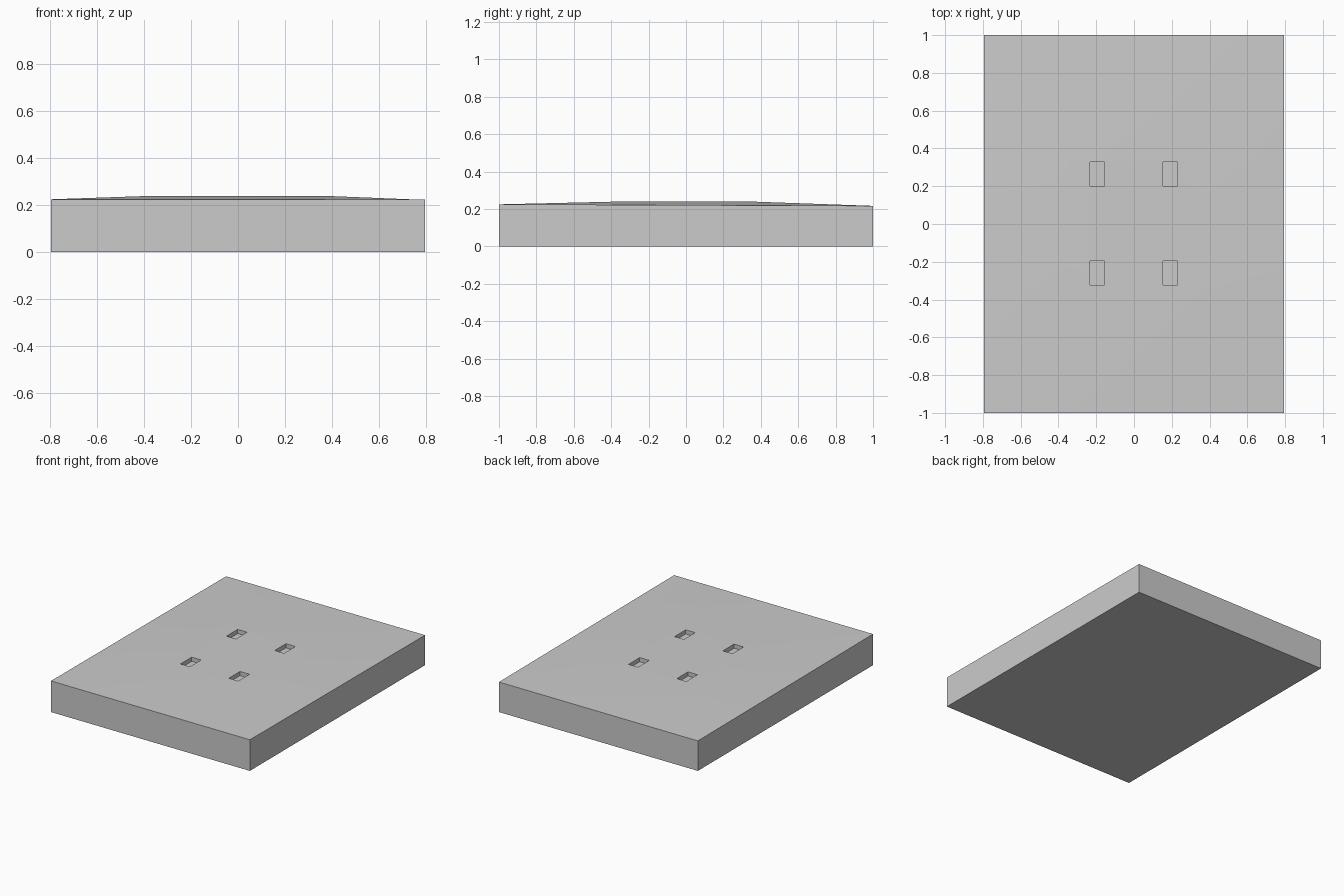
import bpy, bmesh

if "Cube" in bpy.data.objects:
    bpy.data.objects.remove(bpy.data.objects["Cube"])

XS = (-0.795, -0.36, 0.36, 0.795)
YS = (-1.0, -0.36, 0.35, 1.0)
PLATEAU, FRONT_EDGE, BACK_EDGE = 0.24, 0.225, 0.217
POCKET_DEPTH = 0.03


def height(i, j):
    """Edges run straight from front to back; the middle is slightly raised."""
    if i in (0, 3) or j in (0, 3):
        t = (YS[j] + 1) / 2
        return FRONT_EDGE + (BACK_EDGE - FRONT_EDGE) * t
    return PLATEAU


# Slab with a gently crowned top
bm = bmesh.new()
top = [[bm.verts.new((XS[i], YS[j], height(i, j))) for j in range(4)] for i in range(4)]
for i in range(3):
    for j in range(3):
        bm.faces.new((top[i][j], top[i + 1][j], top[i + 1][j + 1], top[i][j + 1]))
rim = ([top[i][0] for i in range(4)] + [top[3][j] for j in (1, 2, 3)]
       + [top[i][3] for i in (2, 1, 0)] + [top[0][j] for j in (2, 1)])
base = [bm.verts.new((v.co.x, v.co.y, 0)) for v in rim]
for k in range(len(rim)):
    n = (k + 1) % len(rim)
    bm.faces.new((rim[k], base[k], base[n], rim[n]))
bm.faces.new(base)
bmesh.ops.recalc_face_normals(bm, faces=bm.faces)
mesh = bpy.data.meshes.new("slab")
bm.to_mesh(mesh)
bm.free()
slab = bpy.data.objects.new("slab", mesh)
bpy.context.collection.objects.link(slab)

# Four rectangular pockets sunk into the top
for x in (-0.195, 0.191):
    for y in (-0.26, 0.265):
        bpy.ops.mesh.primitive_cube_add(size=1, location=(x, y, PLATEAU - POCKET_DEPTH + 0.05))
        cutter = bpy.context.object
        cutter.name = "pocket_cutter"
        cutter.scale = (0.076, 0.128, 0.1)
        cutter.hide_render = True
        cutter.hide_set(True)
        cut = slab.modifiers.new("pocket", 'BOOLEAN')
        cut.operation = 'DIFFERENCE'
        cut.solver = 'EXACT'
        cut.object = cutter

# Bake the pockets and remove the cutters
bpy.context.view_layer.update()
baked = bpy.data.meshes.new_from_object(slab.evaluated_get(bpy.context.evaluated_depsgraph_get()))
slab.modifiers.clear()
slab.data = baked
for ob in [o for o in bpy.data.objects if o.name.startswith("pocket_cutter")]:
    bpy.data.objects.remove(ob)

# Smooth the crown, keep the corners sharp
bpy.ops.object.select_all(action='DESELECT')
slab.select_set(True)
bpy.context.view_layer.objects.active = slab
bpy.ops.object.shade_smooth_by_angle()
